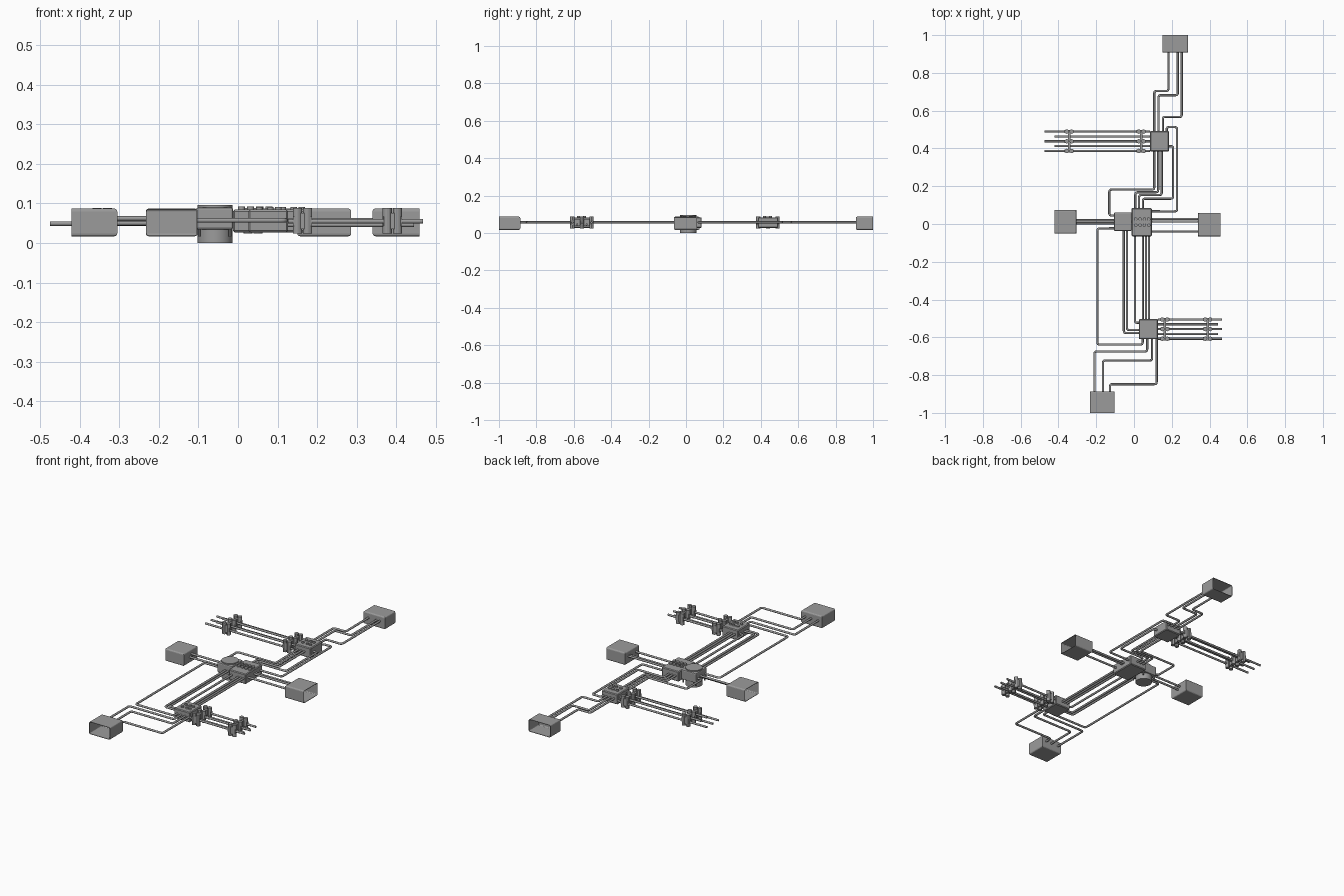
import bpy, bmesh
from mathutils import Vector, Matrix

cube = bpy.data.objects.get("Cube")
if cube:
    bpy.data.objects.remove(cube)

grey = bpy.data.materials.new("steel_grey")
grey.use_nodes = True
colour = (0.33, 0.33, 0.33, 1)
grey.diffuse_color = colour
grey.node_tree.nodes["Principled BSDF"].inputs["Base Color"].default_value = colour

PIPE_Z = 0.057


def finish(name, bm):
    mesh = bpy.data.meshes.new(name)
    bm.to_mesh(mesh)
    bm.free()
    mesh.materials.append(grey)
    ob = bpy.data.objects.new(name, mesh)
    bpy.context.collection.objects.link(ob)
    return ob


def add_box(bm, x, y, z):
    lo, hi = Vector((x[0], y[0], z[0])), Vector((x[1], y[1], z[1]))
    m = Matrix.Translation((lo + hi) / 2) @ Matrix.Diagonal((*(hi - lo), 1))
    bmesh.ops.create_cube(bm, size=1, matrix=m)


def add_cylinder(bm, x, y, z, r, sides=16):
    m = Matrix.Translation((x, y, (z[0] + z[1]) / 2))
    bmesh.ops.create_cone(bm, cap_ends=True, segments=sides, radius1=r, radius2=r,
                          depth=z[1] - z[0], matrix=m)


def bevel(ob, width, segments=1):
    mod = ob.modifiers.new("bevel", "BEVEL")
    mod.width, mod.segments = width, segments


def smooth(ob):
    bpy.ops.object.select_all(action="DESELECT")
    ob.select_set(True)
    bpy.context.view_layer.objects.active = ob
    bpy.ops.object.shade_smooth_by_angle()


def pipe(name, points, z=PIPE_Z, radius=0.0058, turn=0.012):
    """Round tube along right-angled plan points, with softened corners."""
    pts = [Vector((*p, z)) for p in points]
    path = [pts[0]]
    for a, b, c in zip(pts, pts[1:], pts[2:]):
        p = b + (a - b).normalized() * turn
        q = b + (c - b).normalized() * turn
        path += [p * (1 - t) ** 2 + b * 2 * t * (1 - t) + q * t * t
                 for t in (0, 0.25, 0.5, 0.75, 1)]
    path.append(pts[-1])
    curve = bpy.data.curves.new(name, "CURVE")
    curve.dimensions = "3D"
    curve.bevel_depth, curve.bevel_resolution = radius, 2
    curve.use_fill_caps = True
    spline = curve.splines.new("POLY")
    spline.points.add(len(path) - 1)
    for sp, p in zip(spline.points, path):
        sp.co = (*p, 1)
    curve.materials.append(grey)
    bpy.context.collection.objects.link(bpy.data.objects.new(name, curve))


def open_box(name, x, y, outward):
    """Thin housing, open on its outward end, with rounded level edges."""
    bm = bmesh.new()
    add_box(bm, x, y, (0.017, 0.087))
    out = Vector(outward)
    end = max(bm.faces, key=lambda f: f.calc_center_median().dot(out))
    bmesh.ops.delete(bm, geom=[end], context="FACES_ONLY")
    level = [e for e in bm.edges if not e.is_boundary
             and abs(e.verts[0].co.z - e.verts[1].co.z) < 0.01]
    bmesh.ops.bevel(bm, geom=level, offset=0.007, segments=3, profile=0.5, affect="EDGES")
    mod = finish(name, bm).modifiers.new("wall", "SOLIDIFY")
    mod.thickness = 0.0025


# Open end housings
open_box("back_housing", (0.15, 0.286), (0.908, 1.0), (0, 1, 0))
open_box("front_housing", (-0.233, -0.102), (-1.0, -0.886), (0, -1, 0))
open_box("right_housing", (-0.42, -0.305), (-0.05, 0.073), (-1, 0, 0))
open_box("left_housing", (0.34, 0.458), (-0.065, 0.059), (1, 0, 0))

# Pump: square head on a round motor, with a flat lid and corner pins
bm = bmesh.new()
add_box(bm, (-0.106, -0.012), (-0.037, 0.062), (0.034, 0.09))
bevel(finish("pump_head", bm), 0.006, 2)
bm = bmesh.new()
add_cylinder(bm, -0.058, 0.012, (0.0, 0.036), 0.044, 32)
add_cylinder(bm, -0.058, 0.012, (0.088, 0.096), 0.044, 32)
for x in (-0.097, -0.02):
    for y in (-0.028, 0.053):
        add_cylinder(bm, x, y, (0.016, 0.036), 0.004, 8)
smooth(finish("pump_motor_and_lid", bm))

# Central manifold with two rows of studs
bm = bmesh.new()
add_box(bm, (-0.013, 0.094), (-0.065, 0.084), (0.027, 0.084))
bevel(finish("central_manifold", bm), 0.004)
bm = bmesh.new()
for i in range(4):
    x = 0.009 + i * 0.023
    for y in (-0.006, 0.026):
        add_cylinder(bm, x, y, (0.082, 0.092), 0.009)
    add_box(bm, (x - 0.004, x + 0.004), (-0.006, 0.026), (0.082, 0.088))
smooth(finish("manifold_studs", bm))


# Valve blocks, each with studs and a bank of rods held by two clips
def valve(prefix, x, y, side, rod_zs, rod_ends, clip_xs):
    bm = bmesh.new()
    add_box(bm, x, y, (0.027, 0.084))
    bevel(finish(prefix + "_valve_block", bm), 0.004)
    cx, cy = sum(x) / 2, sum(y) / 2
    bm = bmesh.new()
    for dx in (-0.022, 0.006, 0.026):
        for dy in (-0.018, 0.014):
            add_cylinder(bm, cx + dx, cy + dy, (0.082, 0.091), 0.008)
    add_box(bm, (cx - 0.022, cx + 0.026), (cy + 0.01, cy + 0.018), (0.082, 0.087))
    smooth(finish(prefix + "_valve_studs", bm))
    start = x[1] if side > 0 else x[0]
    rows = [cy + (i - 2) * 0.0255 for i in range(5)]
    for i, row in enumerate(rows):
        pipe(f"{prefix}_rod_{i + 1}", [(start, row), (rod_ends[i % 2], row)], rod_zs[i % 2])
    for n, c in enumerate(clip_xs):
        bm = bmesh.new()
        add_box(bm, (c - 0.007, c + 0.007), (rows[0] - 0.008, rows[4] + 0.008), (0.036, 0.076))
        for row in rows[::2]:
            add_box(bm, (c - 0.024, c + 0.024), (row - 0.008, row + 0.008), (0.043, 0.067))
            for s in (-1, 1):
                add_cylinder(bm, c + s * 0.013, row, (0.024, 0.089), 0.0115, 12)
        smooth(finish(f"{prefix}_rod_clip_{n + 1}", bm))


valve("back", (0.085, 0.185), (0.384, 0.492), -1, (0.049, 0.06), (-0.475, -0.42),
      (-0.343, 0.038))
valve("front", (0.026, 0.126), (-0.61, -0.503), 1, (0.055, 0.046), (0.467, 0.445),
      (0.163, 0.39))

# Pipes from the back housing to the back valve
for i, (a, mid, b) in enumerate([(0.182, 0.704, 0.107), (0.232, 0.682, 0.13),
                                 (0.253, 0.567, 0.153)]):
    pipe(f"back_supply_pipe_{i + 1}", [(a, 0.912), (a, mid), (b, mid), (b, 0.485)])

# Pipes from the front housing to the front valve
for i, (a, mid, b) in enumerate([(-0.209, -0.675, 0.07), (-0.164, -0.722, 0.096),
                                 (-0.127, -0.848, 0.12)]):
    pipe(f"front_supply_pipe_{i + 1}", [(a, -0.89), (a, mid), (b, mid), (b, -0.6)])

# Pipes from the back valve to the manifold and pump
for i, (a, mid, b) in enumerate([(0.128, 0.168, 0.007), (0.147, 0.154, 0.027)]):
    pipe(f"back_link_pipe_{i + 1}", [(a, 0.39), (a, mid), (b, mid), (b, 0.08)])
pipe("back_side_pipe", [(0.17, 0.412), (0.207, 0.412), (0.207, 0.134),
                        (0.047, 0.134), (0.047, 0.08)])
pipe("back_outer_pipe", [(0.173, 0.48), (0.173, 0.513), (0.228, 0.513),
                         (0.228, 0.067), (0.085, 0.067)])
pipe("pump_back_pipe", [(0.107, 0.39), (0.107, 0.182), (-0.131, 0.182),
                        (-0.131, 0.045), (-0.1, 0.045)])

# Pipes from the manifold and pump to the front valve
for i, x in enumerate((0.047, 0.064, 0.079)):
    pipe(f"front_link_pipe_{i + 1}", [(x, -0.055), (x, -0.51)])
for i, (x, y, end) in enumerate([(-0.054, -0.03, -0.577), (-0.037, -0.03, -0.561),
                                 (0.005, -0.055, -0.523)]):
    pipe(f"front_side_pipe_{i + 1}", [(x, y), (x, end), (0.03, end)])
pipe("pump_front_pipe", [(-0.1, -0.023), (-0.194, -0.023), (-0.194, -0.638),
                         (0.046, -0.638), (0.046, -0.6)])

# Short straight pipes to the side housings
for i, (y, z) in enumerate([(0.02, 0.062), (0.004, 0.05)]):
    pipe(f"right_housing_pipe_{i + 1}", [(-0.309, y), (-0.1, y)], z)
for i, y in enumerate((0.027, 0.013, -0.039)):
    pipe(f"left_housing_pipe_{i + 1}", [(0.085, y), (0.342, y)])
